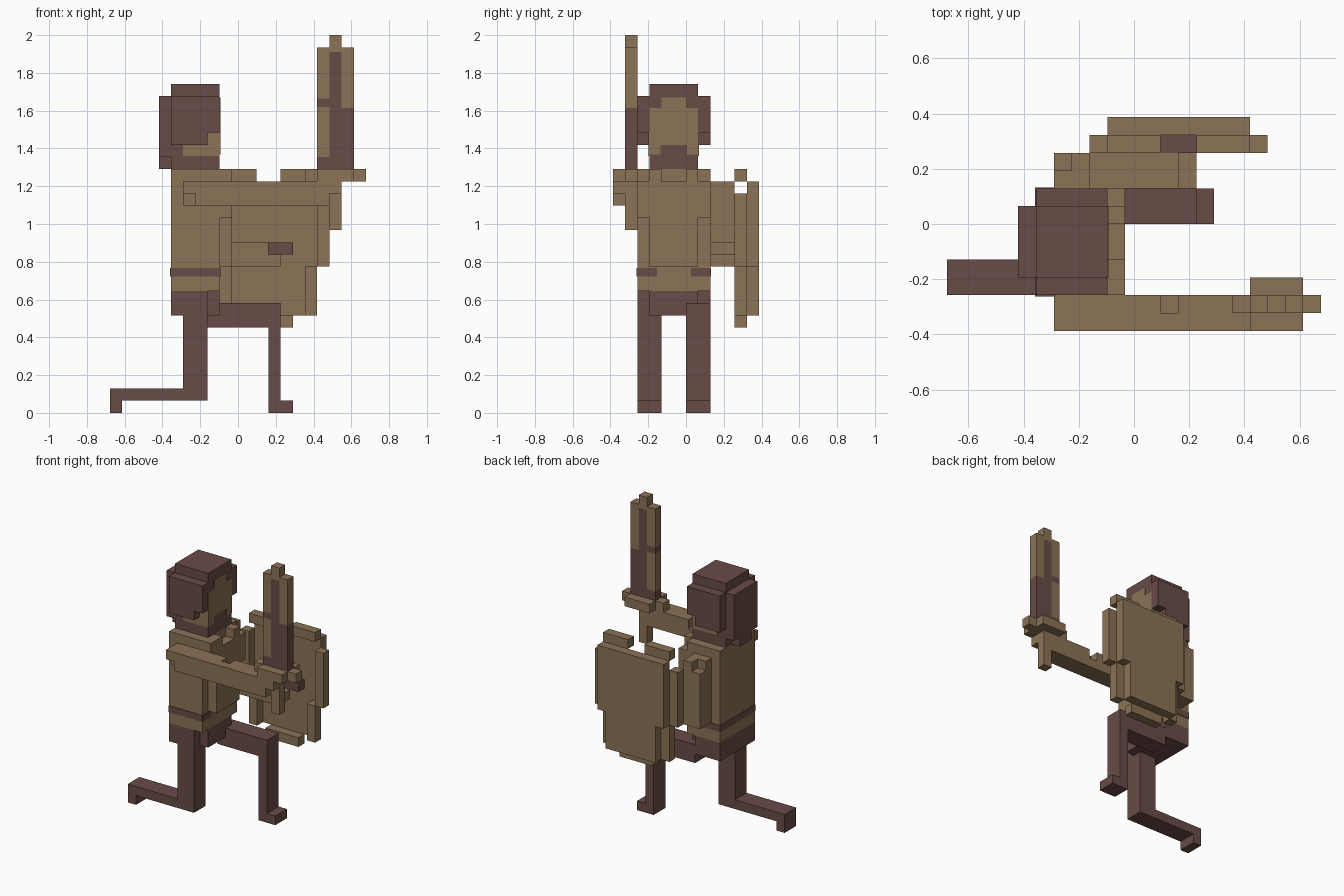
import bpy, bmesh
from mathutils import Vector

if "Cube" in bpy.data.objects:
    bpy.data.objects.remove(bpy.data.objects["Cube"])

U = 2 / 31          # one block of the build grid
T = 0.06            # thickness of painted plates, in blocks (about 0.004 units)


def material(name, rgb):
    m = bpy.data.materials.new(name)
    m.diffuse_color = (*rgb, 1)
    m.use_nodes = True
    m.node_tree.nodes["Principled BSDF"].inputs["Base Color"].default_value = m.diffuse_color
    return m


TAN = material("tan", (0.262, 0.171, 0.093))
DARK = material("dark brown", (0.138, 0.070, 0.061))


def part(name, mat, *boxes):
    """One object from boxes given as (x0, x1, y0, y1, z0, z1) in blocks."""
    bm = bmesh.new()
    for x0, x1, y0, y1, z0, z1 in boxes:
        lo, hi = Vector((x0 - 10.5, y0, z0)) * U, Vector((x1 - 10.5, y1, z1)) * U
        verts = bmesh.ops.create_cube(bm, size=1)["verts"]
        for v in verts:
            v.co = Vector([(lo[i] + hi[i]) / 2 + v.co[i] * (hi[i] - lo[i]) for i in range(3)])
    me = bpy.data.meshes.new(name)
    bm.to_mesh(me)
    bm.free()
    me.materials.append(mat)
    ob = bpy.data.objects.new(name, me)
    bpy.context.collection.objects.link(ob)
    return ob


def both_sides(x0, x1, y0, y1, z0, z1):
    """The box and its copy across the body's middle plane y = -1."""
    return [(x0, x1, y0, y1, z0, z1), (x0, x1, -2 - y1, -2 - y0, z0, z1)]


# Legs: one kneeling back, one stepping forward
part("kneeling_leg", DARK, (6, 8, -4, -2, 1, 8), (0, 6, -4, -2, 1, 2), (0, 1, -4, -2, 0, 1))
part("front_leg", DARK, (8, 14, 0, 2, 7, 9), (13, 14, 0, 2, 0, 7), (14, 15, 0, 2, 0, 1))
part("hips", DARK, (5, 8, -4, 2, 8, 10), (8, 9, -3, 1, 8, 10))

# Torso, chest and belt
part("torso", TAN, (5, 9, -4, 2, 10, 20))
part("chest", TAN, (9, 10, -3, 1, 12, 16), (9, 10, -4, 2, 16, 19),
     (9, 10, -4, -2, 19, 20), (9, 10, 0, 1, 19, 20))
part("belt", DARK, (5 - T, 5, -4, 2, 11.2, 11.9),
     *both_sides(5 - T, 9, 2, 2 + T, 11.2, 11.9),
     *both_sides(9, 9 + T, 0.4, 2, 11.2, 11.9))

# Head with hair, painted face and beard line
part("head", DARK, (5, 9, -3, 1, 20, 27))
part("hair", DARK, (4, 5, -3, 1, 21, 26), (4, 5, -2, 0, 20, 21),
     *both_sides(5, 8, 1, 2, 22, 26), *both_sides(8, 9, 1, 2, 23, 26))
part("face", TAN, (9, 9 + T, -3, 1, 22, 25), (9, 9 + T, -2, 0, 25, 25.9),
     *both_sides(9, 9 + T, 0.1, 1, 21.2, 22),
     *both_sides(6, 9, 1, 1 + T, 21.1, 22), *both_sides(8, 9, 1, 1 + T, 22, 23))

# Sword arm reaching forward
part("sword_arm", TAN, (7, 18, -6, -5, 17, 19), (6, 7, -6, -5, 18, 19),
     (6, 12, -5, -4, 17, 19), (12, 13, -5, -4, 17, 18), (13, 18, -5, -4, 17, 19),
     (18, 19, -6, -5, 18, 19))

# Sword
part("sword_grip", TAN, (18, 19, -5, -4, 15, 19))
part("sword_guard", TAN, (17, 20, -6, -3, 19, 20), (16, 17, -5, -4, 19, 20),
     (20, 21, -5, -4, 19, 20))
part("blade_light", TAN, (17, 18, -5, -4, 21, 25.1), (17, 18, -5, -4, 25.8, 30),
     (18, 19, -5, -4, 29.6, 31), (19, 20, -5, -4, 25, 30))
part("blade_dark", DARK, (17, 18, -5, -4, 20, 21), (17, 18, -5, -4, 25.1, 25.8),
     (18, 19, -5, -4, 20, 29.6), (19, 20, -5, -4, 20, 25))

# Shield arm, bent at the elbow
part("shield_arm", TAN, (7, 8, 2, 4, 12, 19), (6, 7, 2, 3, 12, 19), (6, 7, 3, 4, 12, 18),
     (8, 14, 2, 4, 12, 13), (8, 13, 2, 4, 13, 14))

# Curved shield: outer plate, set-back rim and strap
part("shield_plate", TAN, (9, 17, 5, 6, 12, 19), (10, 16, 5, 6, 8, 12))
part("shield_rim", TAN, (8, 9, 4, 5, 12, 18), (17, 18, 4, 5, 12, 18),
     (9, 10, 4, 5, 8, 12), (16, 17, 4, 5, 8, 12),
     (9, 12, 4, 5, 19, 20), (14, 17, 4, 5, 19, 20), (11, 15, 4, 5, 7, 8))
part("shield_strap", DARK, (12, 15, 4, 5, 13, 14))
